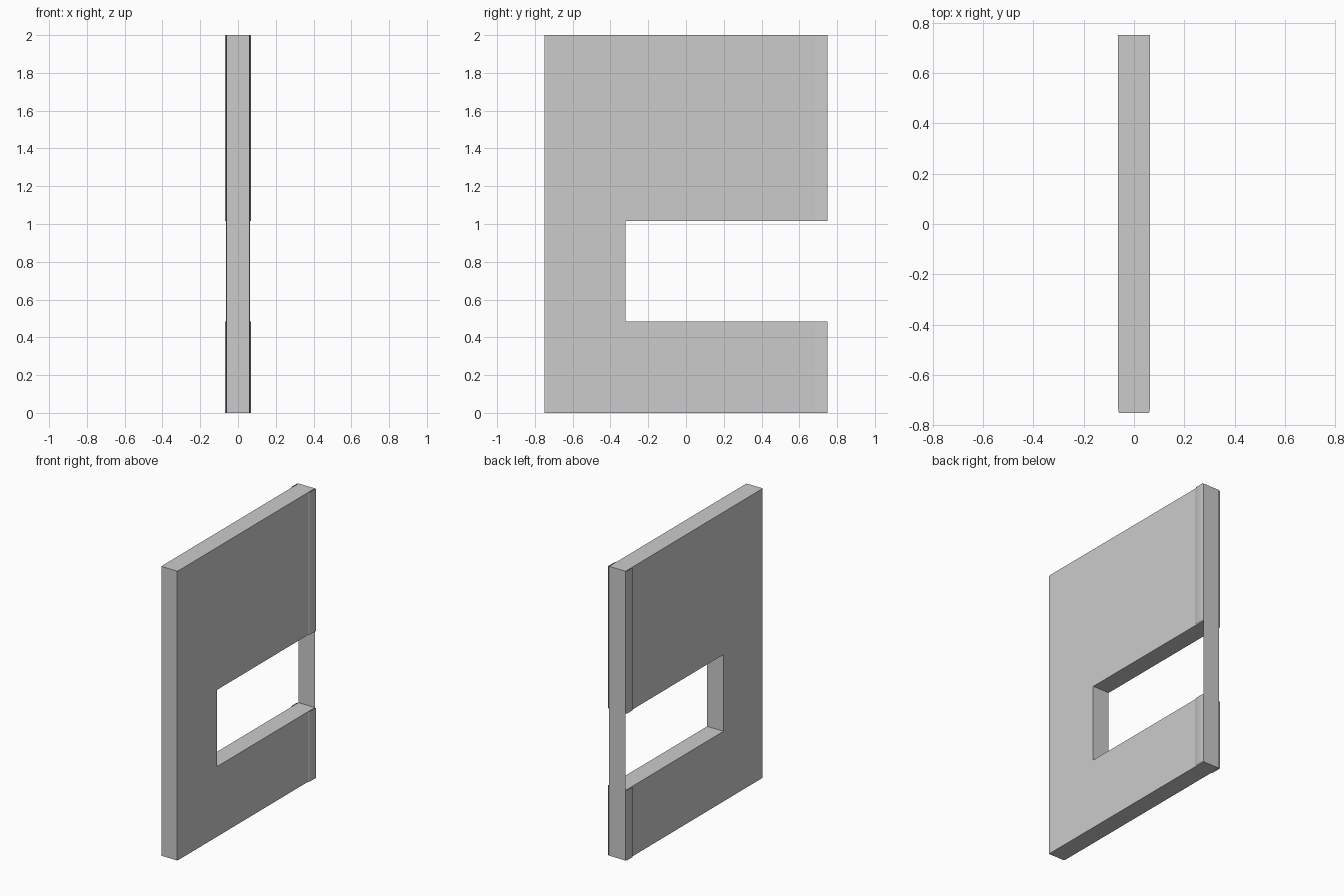
import bpy

if "Cube" in bpy.data.objects:
    bpy.data.objects.remove(bpy.data.objects["Cube"])

HALF_X, HALF_Y, HEIGHT = 0.063, 0.75, 2.0
WIN_Y, WIN_LOW, WIN_HIGH = -0.32, 0.485, 1.015


def mesh_object(name, verts, faces, smooth=False):
    mesh = bpy.data.meshes.new(name)
    mesh.from_pydata(verts, [], faces)
    mesh.polygons.foreach_set("use_smooth", [smooth] * len(faces))
    obj = bpy.data.objects.new(name, mesh)
    bpy.context.collection.objects.link(obj)
    return obj


def strip(name, profile, z0, z1, smooth=False):
    """Raise an open x-y profile into a sheet."""
    n = len(profile)
    verts = [(x, y, z) for z in (z0, z1) for x, y in profile]
    faces = [(i, i + 1, n + i + 1, n + i) for i in range(n - 1)]
    return mesh_object(name, verts, faces, smooth)


def mirror_x(obj):
    mod = obj.modifiers.new("mirror", 'MIRROR')
    mod.use_axis[0] = True
    mod.use_mirror_merge = False


# Main panel: C-shaped outline with the opening running to the back edge
outline = [(-0.733, 0), (HALF_Y, 0), (HALF_Y, WIN_LOW), (WIN_Y, WIN_LOW),
           (WIN_Y, WIN_HIGH), (HALF_Y, WIN_HIGH), (HALF_Y, HEIGHT), (-0.733, HEIGHT)]
n = len(outline)
verts = [(x, y, z) for x in (-HALF_X, HALF_X) for y, z in outline]
faces = [tuple(reversed(range(n))), tuple(range(n, 2 * n))]
# The back end and front end are closed by the sheets below
faces += [(i, i + 1, n + i + 1, n + i) for i in (0, 2, 3, 4, 6)]
mesh_object("panel", verts, faces)

# Thin back edge sheet, unbroken across the opening
strip("back_edge", [(HALF_X, HALF_Y), (-HALF_X, HALF_Y)], 0, HEIGHT)

# Front edge with slightly tapered corners
front = [(-HALF_X, -0.733), (-0.06, -HALF_Y), (0.06, -HALF_Y), (HALF_X, -0.733)]
strip("front_edge", front, 0, HEIGHT)
for label, z in (("bottom", 0), ("top", HEIGHT)):
    order = (3, 2, 1, 0) if z == 0 else (0, 1, 2, 3)
    mesh_object("front_edge_" + label, [(x, y, z) for x, y in front], [order])

# Raised trim strips along the back edge, above and below the opening
trim = [(HALF_X, 0.672), (0.07, 0.684), (0.07, HALF_Y)]
for label, z0, z1 in (("lower", 0, WIN_LOW), ("upper", WIN_HIGH, HEIGHT)):
    mirror_x(strip(label + "_trim", trim, z0, z1, True))
